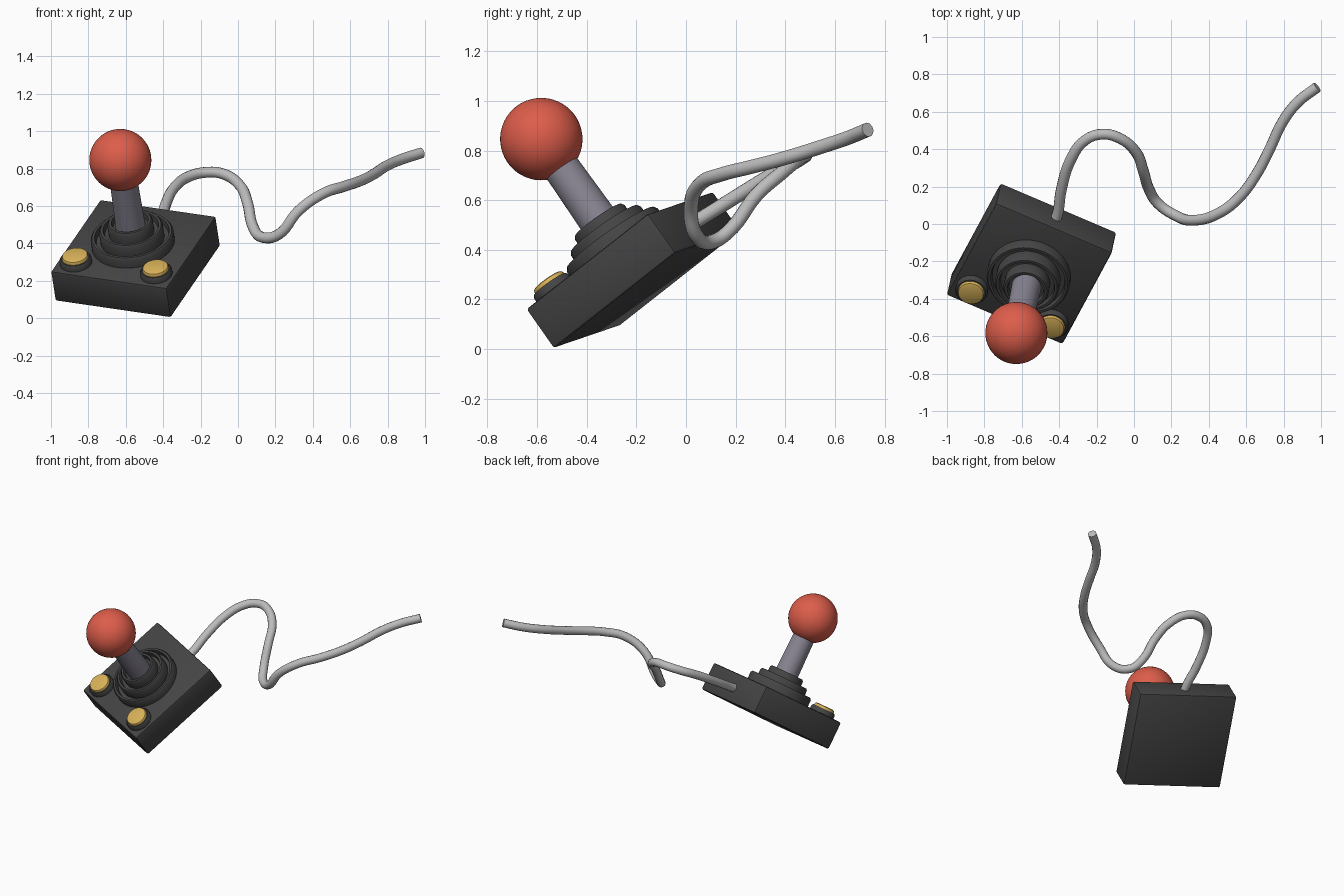
import bpy, bmesh, math
from mathutils import Matrix, Vector

if "Cube" in bpy.data.objects:
    bpy.data.objects.remove(bpy.data.objects["Cube"])


def material(name, rgb):
    m = bpy.data.materials.new(name)
    m.diffuse_color = (*rgb, 1)
    m.use_nodes = True
    m.node_tree.nodes["Principled BSDF"].inputs["Base Color"].default_value = m.diffuse_color
    return m


DARK = material("dark_plastic", (0.058, 0.058, 0.058))
RED = material("red", (0.72, 0.11, 0.07))
GOLD = material("yellow", (0.68, 0.44, 0.10))
STEEL = material("grey_violet", (0.25, 0.235, 0.29))
CABLE = material("light_grey", (0.50, 0.50, 0.50))

# Tilted frame of the controller: origin in the middle of its top face
d = Vector((0.391, 0.724, 0.569)).normalized()
n = Vector((0.907, -0.398, -0.140)).cross(d).normalized()
w = d.cross(n)
FRAME = Matrix.Translation((-0.56, -0.268, 0.398)) @ Matrix((w, d, n)).transposed().to_4x4()


def finish(name, bm, mat, smooth=True):
    bmesh.ops.recalc_face_normals(bm, faces=bm.faces)
    me = bpy.data.meshes.new(name)
    bm.to_mesh(me)
    bm.free()
    me.materials.append(mat)
    ob = bpy.data.objects.new(name, me)
    bpy.context.collection.objects.link(ob)
    ob.matrix_world = FRAME
    if smooth:
        bpy.ops.object.select_all(action='DESELECT')
        ob.select_set(True)
        bpy.context.view_layer.objects.active = ob
        bpy.ops.object.shade_smooth_by_angle(angle=math.radians(35))
    return ob


def lathe(name, profile, mat, at=(0, 0), segments=48):
    """Revolve (radius, height) points about the local vertical."""
    bm = bmesh.new()
    vs = [bm.verts.new((r, 0, h)) for r, h in profile]
    es = [bm.edges.new(p) for p in zip(vs, vs[1:])]
    bmesh.ops.spin(bm, geom=vs + es, cent=(0, 0, 0), axis=(0, 0, 1),
                   angle=2 * math.pi, steps=segments)
    bmesh.ops.remove_doubles(bm, verts=bm.verts, dist=1e-5)
    bmesh.ops.translate(bm, verts=bm.verts, vec=(*at, 0))
    return finish(name, bm, mat)


# Square base with softened edges
bm = bmesh.new()
bmesh.ops.create_cube(bm, size=1, matrix=Matrix.Translation((0, 0, -0.0975))
                      @ Matrix.Diagonal((0.68, 0.68, 0.195, 1)))
bmesh.ops.bevel(bm, geom=bm.edges[:], offset=0.012, segments=2, profile=0.5, affect='EDGES')
finish("base", bm, DARK)

# Stepped boot: three raised rims with a groove inside each
profile = [(0, -0.01)]
bottom = -0.01
for r, top in ((0.223, 0.062), (0.172, 0.107), (0.122, 0.15)):
    groove = top - 0.03
    profile += [(r, bottom), (r, top - 0.012), (r - 0.008, top),
                (r - 0.022, top), (r - 0.028, groove)]
    bottom = groove
profile.append((0, bottom))
lathe("boot", profile, DARK)

# Stick and ball
lathe("stick", [(0, 0.1), (0.08, 0.1), (0.073, 0.47), (0, 0.47)], STEEL)
bm = bmesh.new()
bmesh.ops.create_uvsphere(bm, u_segments=48, v_segments=24, radius=0.166,
                          matrix=Matrix.Translation((0, 0, 0.552)))
finish("ball_knob", bm, RED)

# Two buttons in collars
for side, x in (("left", -0.236), ("right", 0.236)):
    lathe(side + "_button_collar", [(0, -0.01), (0.086, -0.01), (0.086, 0.022),
          (0.078, 0.034), (0, 0.034)], DARK, (x, -0.233))
    lathe(side + "_button", [(0, 0.02), (0.071, 0.02), (0.071, 0.043),
          (0.067, 0.05), (0.058, 0.054), (0, 0.054)], GOLD, (x, -0.233))

# Curly cable leaving the back face
path = [(-.43, .00, .49), (-.41, .05, .52), (-.388, .187, .605), (-.335, .35, .705),
        (-.265, .445, .757), (-.174, .48, .78), (-.08, .46, .772), (.01, .385, .71),
        (.05, .283, .62), (.08, .187, .49), (.126, .112, .434), (.217, .048, .448),
        (.324, .02, .575), (.457, .06, .668), (.564, .144, .704), (.655, .267, .735),
        (.725, .40, .77), (.794, .545, .815), (.874, .65, .85), (.98, .732, .884)]
cu = bpy.data.curves.new("cable", 'CURVE')
cu.dimensions = '3D'
cu.bevel_depth = 0.029
cu.bevel_resolution = 4
cu.use_fill_caps = True
cu.resolution_u = 6
sp = cu.splines.new('BEZIER')
sp.bezier_points.add(len(path) - 1)
for p, co in zip(sp.bezier_points, path):
    p.co = co
    p.handle_left_type = p.handle_right_type = 'AUTO'
cu.materials.append(CABLE)
cable = bpy.data.objects.new("cable", cu)
bpy.context.collection.objects.link(cable)
bpy.ops.object.select_all(action='DESELECT')
cable.select_set(True)
bpy.context.view_layer.objects.active = cable
bpy.ops.object.convert(target='MESH')
bpy.ops.object.shade_smooth_by_angle(angle=math.radians(40))
